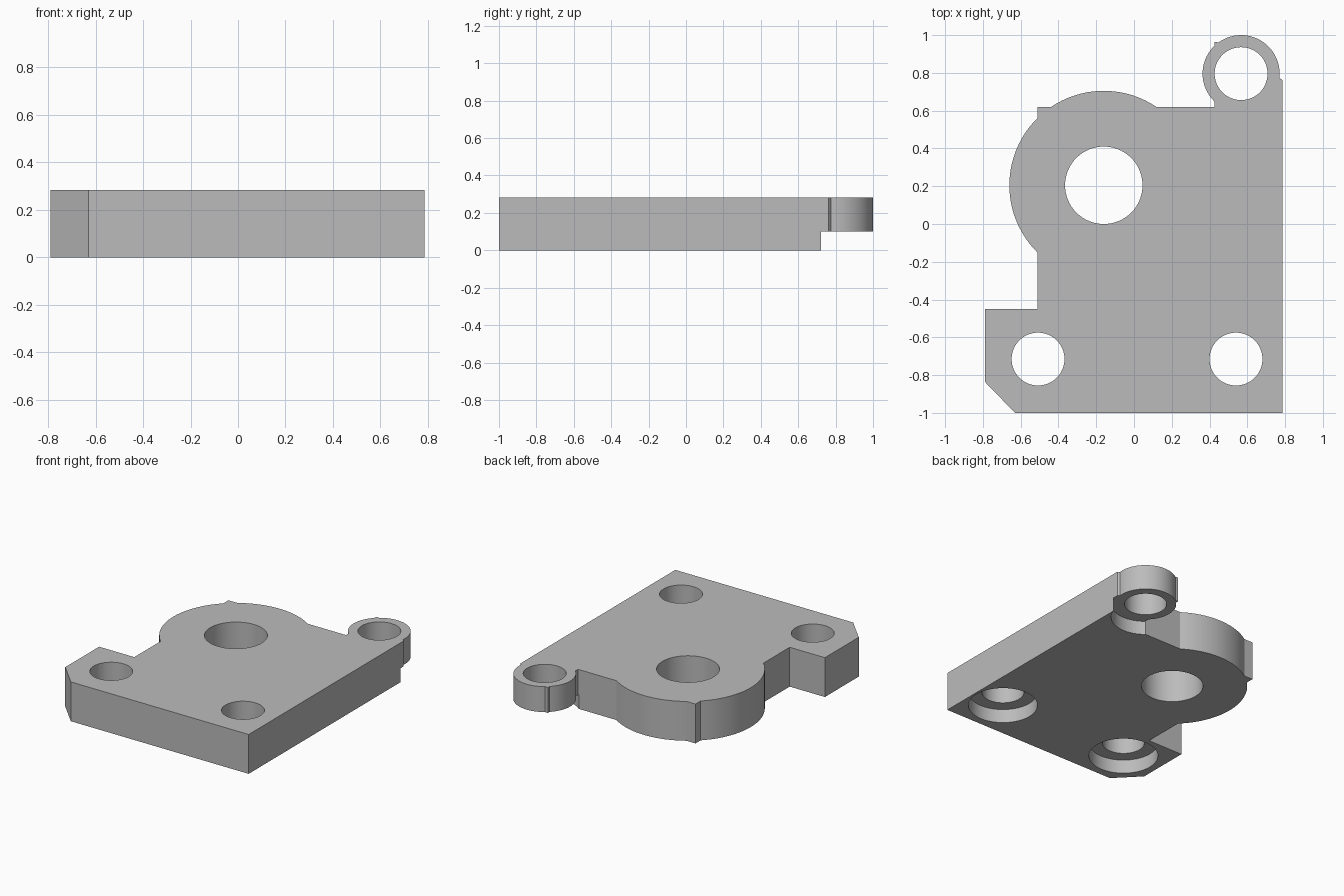
import bpy
import bmesh
from math import cos, sin, radians

cube = bpy.data.objects.get("Cube")
if cube:
    bpy.data.objects.remove(cube, do_unlink=True)

THICK = 0.283
BORE_DEPTH = 0.10
EAR = (0.567, 0.796)
BOSS = (-0.16, 0.205)
FEET = [(-0.508, -0.715), (0.54, -0.715)]

grey = bpy.data.materials.new("plain grey")
grey.use_nodes = True
colour = (0.5, 0.5, 0.5, 1)
grey.diffuse_color = colour
grey.node_tree.nodes["Principled BSDF"].inputs["Base Color"].default_value = colour


def arc(centre, radius, start, end, step=4):
    """Points on a circle between two angles in degrees."""
    n = max(2, round((end - start) / step))
    angles = [radians(start + (end - start) * i / n) for i in range(n + 1)]
    return [(centre[0] + radius * cos(a), centre[1] + radius * sin(a)) for a in angles]


def prism(name, outline, low, high):
    """Extrude a closed outline between two heights."""
    bm = bmesh.new()
    face = bm.faces.new([bm.verts.new((x, y, low)) for x, y in outline])
    top = bmesh.ops.extrude_face_region(bm, geom=[face])["geom"]
    verts = [v for v in top if isinstance(v, bmesh.types.BMVert)]
    bmesh.ops.translate(bm, verts=verts, vec=(0, 0, high - low))
    bmesh.ops.recalc_face_normals(bm, faces=bm.faces)
    mesh = bpy.data.meshes.new(name)
    bm.to_mesh(mesh)
    bm.free()
    mesh.materials.append(grey)
    obj = bpy.data.objects.new(name, mesh)
    bpy.context.collection.objects.link(obj)
    return obj


# Plate outline, anticlockwise: right side, round ear, round boss, foot
outline = [(-0.63, -1), (0.785, -1), (0.785, 0.762)]
outline += arc(EAR, 0.204, -6, 125.6)
outline += [(0.425, 0.963)]
outline += arc(EAR, 0.204, 134.1, 225.9)
outline += [(0.425, 0.62)]
outline += arc(BOSS, 0.5, 56.1, 123.9)
outline += [(-0.51, 0.62)]
outline += arc(BOSS, 0.5, 134.4, 225.6)
outline += [(-0.51, -0.45), (-0.79, -0.45), (-0.79, -0.835)]
plate = prism("mounting_plate", outline, 0, THICK)

# Through holes, then counterbores from underneath
cutters = [prism("boss_hole_cutter", arc(BOSS, 0.205, 0, 356), -0.1, 0.5)]
for centre in FEET + [EAR]:
    cutters.append(prism("hole_cutter", arc(centre, 0.14, 0, 355, 5), -0.1, 0.5))
    cutters.append(prism("counterbore_cutter", arc(centre, 0.23, 0, 356), -0.1, BORE_DEPTH))

bpy.ops.object.select_all(action="DESELECT")
plate.select_set(True)
bpy.context.view_layer.objects.active = plate
for cutter in cutters:
    cutter.hide_render = True
    mod = plate.modifiers.new("cut", "BOOLEAN")
    mod.operation = "DIFFERENCE"
    mod.solver = "EXACT"
    mod.object = cutter
    bpy.ops.object.modifier_apply(modifier=mod.name)
for cutter in cutters:
    bpy.data.objects.remove(cutter, do_unlink=True)

bpy.ops.object.shade_smooth_by_angle(angle=radians(20))
